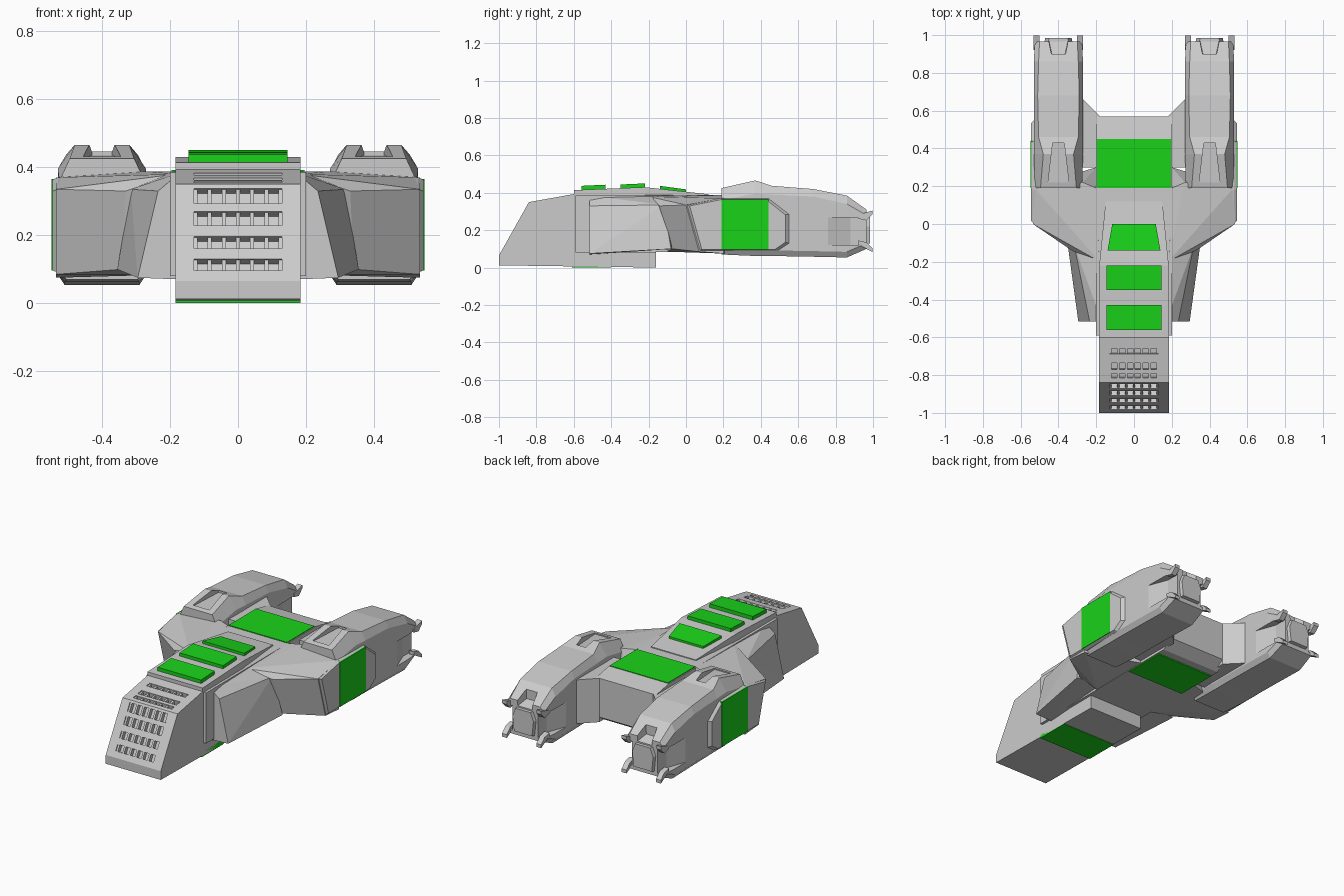
import bpy, bmesh
from math import atan2, sin, cos
from itertools import product

if "Cube" in bpy.data.objects:
    bpy.data.objects.remove(bpy.data.objects["Cube"])

green = bpy.data.materials.new("green_panel")
green.diffuse_color = (0.01, 0.65, 0.01, 1)
green.use_nodes = True
green.node_tree.nodes["Principled BSDF"].inputs["Base Color"].default_value = green.diffuse_color


def solid(name, pieces, mirror=False, mat=None, cutter=None, helper=False):
    """One object made of convex pieces, each given by its corner points."""
    bm = bmesh.new()
    for pts in pieces:
        vs = [bm.verts.new(p) for p in pts]
        r = bmesh.ops.convex_hull(bm, input=vs)
        junk = {v for v in r["geom_interior"] + r["geom_unused"] if isinstance(v, bmesh.types.BMVert)}
        bmesh.ops.delete(bm, geom=list(junk), context='VERTS')
    bmesh.ops.dissolve_limit(bm, angle_limit=0.02, verts=bm.verts[:], edges=bm.edges[:])
    bmesh.ops.recalc_face_normals(bm, faces=bm.faces[:])
    return finish(name, bm, mirror, mat, cutter, helper)


def finish(name, bm, mirror=False, mat=None, cutter=None, helper=False):
    me = bpy.data.meshes.new(name)
    bm.to_mesh(me)
    bm.free()
    ob = bpy.data.objects.new(name, me)
    bpy.context.collection.objects.link(ob)
    if mat:
        me.materials.append(mat)
    if cutter:
        m = ob.modifiers.new("cut", 'BOOLEAN')
        m.operation, m.solver, m.object = 'DIFFERENCE', 'EXACT', cutter
    if mirror:
        ob.modifiers.new("mirror", 'MIRROR').use_mirror_merge = False
    if helper:
        ob.hide_render = True
        ob.display_type = 'WIRE'
    return ob


def box(x, y, z):
    return list(product(x, y, z))


def extrude_x(profile, x0, x1):
    return [(x, y, z) for x in (x0, x1) for y, z in profile]


def on_slope(a, b, t, depth, x):
    """Box along the slope a->b (y, z): t range along it, depth range below it."""
    ang = atan2(b[1] - a[1], b[0] - a[0])
    return extrude_x([(a[0] + s * cos(ang) + d * sin(ang), a[1] + s * sin(ang) - d * cos(ang))
                      for s in t for d in depth], *x)


# Nose block with slatted grille over its front and top
lip, brow, crown = (-1, .065), (-.84, .35), (-.6, .393)
front_slots = [(.036, .074), (.11, .15), (.187, .235), (.262, .312)]
top_slots = [(.025, .05), (.07, .105), (.155, .185)]
slots = [on_slope(lip, brow, t, (-.03, .03), (-.13, .13)) for t in front_slots]
slots += [on_slope(brow, crown, t, (-.03, .03), (-.13, .13)) for t in top_slots]
slot_cut = solid("grille_cutter", slots, helper=True)
solid("nose_block", [extrude_x([(-1, .012), lip, brow, crown, (-.16, .36), (-.16, 0), (-.6, .01)],
                               -.184, .184)], cutter=slot_cut)
slats = []
for i in range(7):
    x = -.125 + .25 * i / 6
    slats.append(on_slope(lip, brow, (.03, .315), (.006, .034), (x - .006, x + .006)))
    slats.append(on_slope(brow, crown, (.02, .19), (.006, .034), (x - .006, x + .006)))
solid("grille_slats", slats)
solid("belly_panel", [box((-.184, .184), (-.61, -.4), (0, .03))], mat=green)

# Central hull
solid("centre_hull", [extrude_x([(-.59, .08), (-.59, .385), (.19, .388), (.45, .388), (.57, .365),
                                 (.57, .13), (.5, .085)], -.2, .2)])
solid("deck_panel", [box((-.195, .195), (.19, .45), (.36, .392))], mat=green)
solid("underside_panel", [box((-.195, .195), (.19, .45), (.078, .11))], mat=green)

# Raised roof plate, tapering and sloping down at its back
solid("roof_plate", [[(s * x, y, z) for s in (-1, 1) for x, y, z in
                      [(.184, -.6, .37), (.184, -.6, .414), (.184, -.22, .43), (.15, .12, .392),
                       (.184, -.22, .37), (.15, .12, .37)]]])
roof = [(-.56, -.43, .145, .145, .437, .443), (-.35, -.22, .145, .145, .444, .45),
        (-.14, 0, .14, .115, .437, .418)]
for i, (y0, y1, w0, w1, z0, z1) in enumerate(roof):
    solid(f"roof_panel_{i + 1}", [[(s * w, y, z - d) for s in (-1, 1) for d in (0, .03)
                                   for w, y, z in ((w0, y0, z0), (w1, y1, z1))]], mat=green)

# Side sponsons beside the roof
solid("sponson", [[(.17, -.515, .07), (.295, -.515, .075), (.235, -.515, .33), (.17, -.515, .385),
                   (.17, -.07, .1), (.355, -.08, .1), (.315, -.12, .335), (.19, -.07, .388)]], mirror=True)

# Arms spreading to the engines
solid("arm", [[(.18, -.2, .38), (.33, -.14, .33), (.34, -.07, .1), (.18, -.1, .085), (.37, 0, .36),
               (.535, 0, .335), (.535, .07, .085), (.535, .2, .37), (.535, .2, .075),
               (.2, .19, .388), (.27, .22, .388), (.2, .3, .085)]], mirror=True)
solid("rear_brace", [[(x, y, z) for x, y in ((.18, .57), (.28, .67), (.28, .3), (.18, .3))
                      for z in (.1, .365)]], mirror=True)

# Outer side boxes with green panels
side = [(.0, .335), (.18, .37), (.44, .37), (.55, .285), (.55, .13), (.49, .09), (.07, .09)]
mid = (.28, .23)
inset = [(mid[0] + (y - mid[0]) * .93, mid[1] + (z - mid[1]) * .95) for y, z in side]
solid("side_box", [extrude_x(side, .45, .53) + extrude_x(inset, .545, .546)], mirror=True)
solid("side_panel", [box((.5, .549), (.19, .44), (.096, .365))], mirror=True, mat=green)

# Engine pods: octagonal sections along y, with intake, tail and flank notches
cuts = [
    [(.4 + s * w, y, z) for s in (-1, 1) for w, y, z in
     [(.055, .22, .425), (.055, .22, .52), (.03, .43, .435), (.03, .43, .52)]],
    [(.4 + s * w, y, z) for s in (-1, 1) for w, y, z in
     [(.035, .9, .3), (.04, .9, .45), (.06, 1.02, .26), (.07, 1.02, .45)]],
]
for s in (-1, 1):
    cuts.append([(.4 + s * x, y, z) for x, y in ((.15, .76), (.13, .76), (.085, .88), (.085, 1.02), (.15, 1.02))
                 for z in (.12, .268)])
pod_cut = solid("pod_cutter", cuts, mirror=False, helper=True)
sections = [  # y, bottom, shoulder, top, half width, half top width
    (.19, .07, .36, .425, .125, .095), (.37, .062, .395, .466, .13, .08),
    (.46, .062, .39, .437, .13, .105), (.68, .058, .38, .42, .13, .11),
    (.86, .054, .34, .385, .13, .105), (.965, .1, .28, .31, .125, .1)]
bm = bmesh.new()
rings = []
for y, zb, zs, zt, w, wt in sections:
    half = [(w - .02, zb), (w, zb + .03), (w, zs), (wt, zt)]
    ring = half + [(-x, z) for x, z in reversed(half)]
    rings.append([bm.verts.new((.4 + x, y, z)) for x, z in ring])
for a, b in zip(rings, rings[1:]):
    for i in range(8):
        j = (i + 1) % 8
        bm.faces.new((a[i], a[j], b[j], b[i]))
bm.faces.new(rings[0])
bm.faces.new(rings[-1])
bmesh.ops.recalc_face_normals(bm, faces=bm.faces[:])
finish("engine_pod", bm, mirror=True, cutter=pod_cut)

# Tail nozzle plug and four splayed prongs per engine
solid("nozzle_plug", [[(.4 + s * w, y, z) for s in (-1, 1) for w, y, z in
                       [(.05, .985, .27), (.07, .985, .22), (.06, .985, .13), (.06, .93, .27),
                        (.08, .93, .22), (.07, .93, .12)]]], mirror=True)
prongs = []
for sx, (z0, z1) in product((-1, 1), ((.262, .295), (.125, .092))):
    prongs.append([(.4 + sx * (.115 + dx), y, z + dz) for dx in (-.016, .016) for dz in (-.01, .01)
                   for y, z in ((.92, z0 + .01), (.965, z0), (.998, z1))])
solid("nozzle_prongs", prongs, mirror=True)
